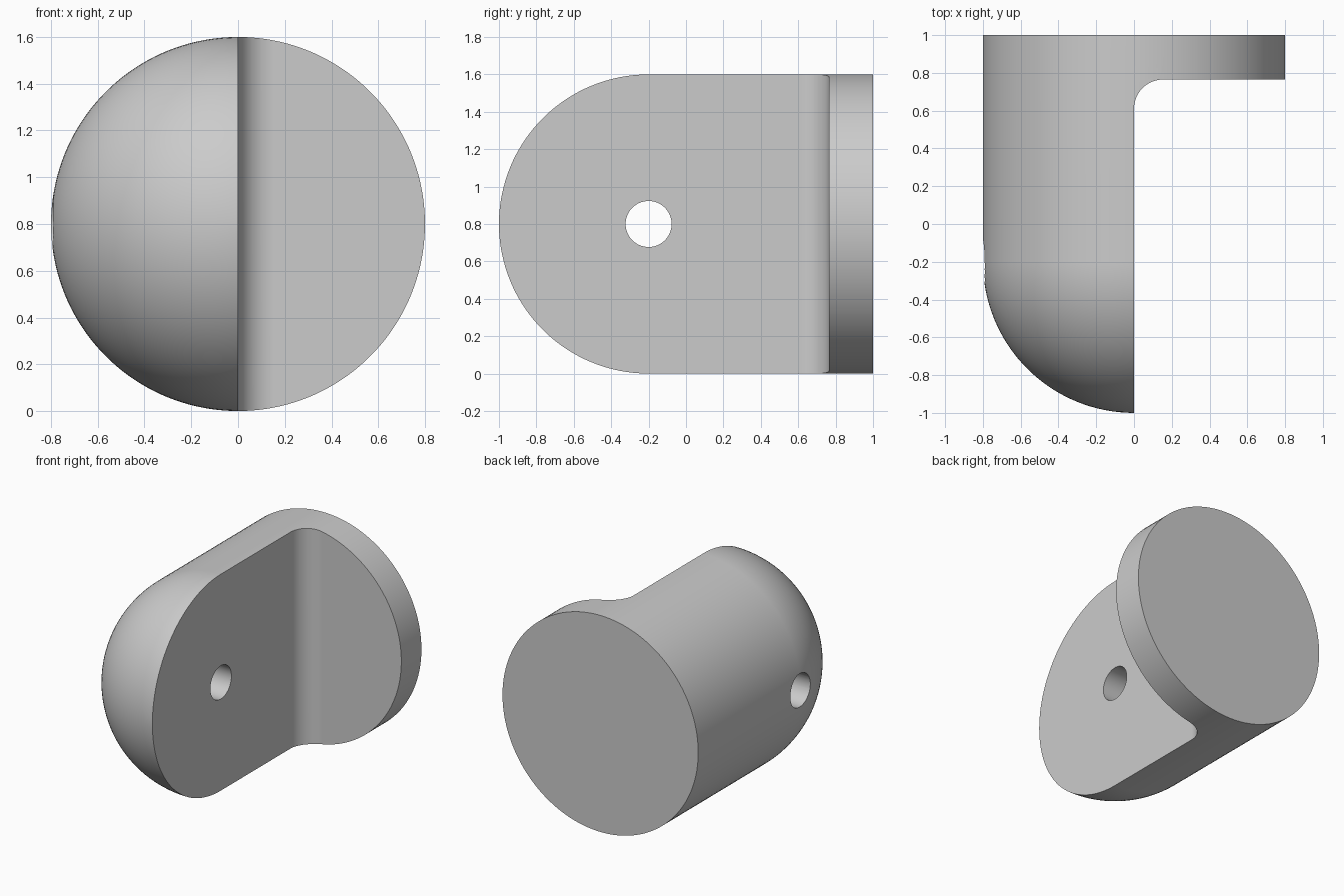
import bpy, bmesh
from math import sin, cos, pi, radians
from mathutils import Matrix, Vector

cube = bpy.data.objects.get("Cube")
if cube:
    bpy.data.objects.remove(cube, do_unlink=True)

R = 0.8            # outer radius, also the height of the axis
DOME_Y = -0.2      # centre of the domed end
BACK_Y = 1.0
PLATE_Y = 0.765    # inner face of the back plate
FILLET = 0.155
HOLE_R = 0.123
SEGMENTS = 128

grey = bpy.data.materials.new("plain_grey")
grey.use_nodes = True
colour = (0.6, 0.6, 0.6, 1)
grey.diffuse_color = colour
grey.node_tree.nodes["Principled BSDF"].inputs["Base Color"].default_value = colour


def make_object(name, bm):
    bmesh.ops.recalc_face_normals(bm, faces=bm.faces[:])
    mesh = bpy.data.meshes.new(name)
    bm.to_mesh(mesh)
    bm.free()
    mesh.materials.append(grey)
    obj = bpy.data.objects.new(name, mesh)
    bpy.context.collection.objects.link(obj)
    return obj


def cut(target, cutter):
    mod = target.modifiers.new("cut", "BOOLEAN")
    mod.operation = "DIFFERENCE"
    mod.solver = "EXACT"
    mod.object = cutter
    cutter.hide_render = True
    bpy.context.view_layer.objects.active = target
    bpy.ops.object.modifier_apply(modifier=mod.name)
    bpy.data.objects.remove(cutter, do_unlink=True)


# Domed cylinder: profile spun about the y axis
bm = bmesh.new()
steps = 32
profile = [(R * sin(i * pi / 2 / steps), DOME_Y - R * cos(i * pi / 2 / steps))
           for i in range(steps + 1)] + [(R, BACK_Y)]
half = pi / SEGMENTS
verts = [bm.verts.new((r * cos(half), y, R + r * sin(half))) for r, y in profile]
edges = [bm.edges.new(pair) for pair in zip(verts, verts[1:])]
bmesh.ops.spin(bm, geom=verts + edges, cent=(0, 0, R), axis=(0, 1, 0),
               angle=2 * pi, steps=SEGMENTS)
bmesh.ops.remove_doubles(bm, verts=bm.verts[:], dist=0.0001)
bmesh.ops.holes_fill(bm, edges=[e for e in bm.edges if e.is_boundary], sides=0)
bracket = make_object("domed_bracket", bm)

# Block with one rounded corner removes the front left half
bm = bmesh.new()
outline = [(0, -2), (2, -2), (2, PLATE_Y)]
for i in range(17):
    a = pi / 2 + i * pi / 32
    outline.append((FILLET + FILLET * cos(a), PLATE_Y - FILLET + FILLET * sin(a)))
base = bm.faces.new([bm.verts.new((x, y, -1)) for x, y in outline])
ext = bmesh.ops.extrude_face_region(bm, geom=[base])
bmesh.ops.translate(bm, vec=(0, 0, 4),
                    verts=[v for v in ext["geom"] if isinstance(v, bmesh.types.BMVert)])
cut(bracket, make_object("notch_cutter", bm))

# Cross hole through the web
bm = bmesh.new()
place = Matrix.Translation(Vector((0, DOME_Y, R))) @ Matrix.Rotation(pi / 2, 4, "Y")
bmesh.ops.create_cone(bm, cap_ends=True, segments=64, radius1=HOLE_R,
                      radius2=HOLE_R, depth=4, matrix=place)
cut(bracket, make_object("hole_cutter", bm))

# Smooth curved faces, crisp rims
bpy.ops.object.select_all(action="DESELECT")
bracket.select_set(True)
bpy.context.view_layer.objects.active = bracket
bpy.ops.object.shade_smooth_by_angle(angle=radians(30))
weighted = bracket.modifiers.new("weighted_normals", "WEIGHTED_NORMAL")
weighted.keep_sharp = True
